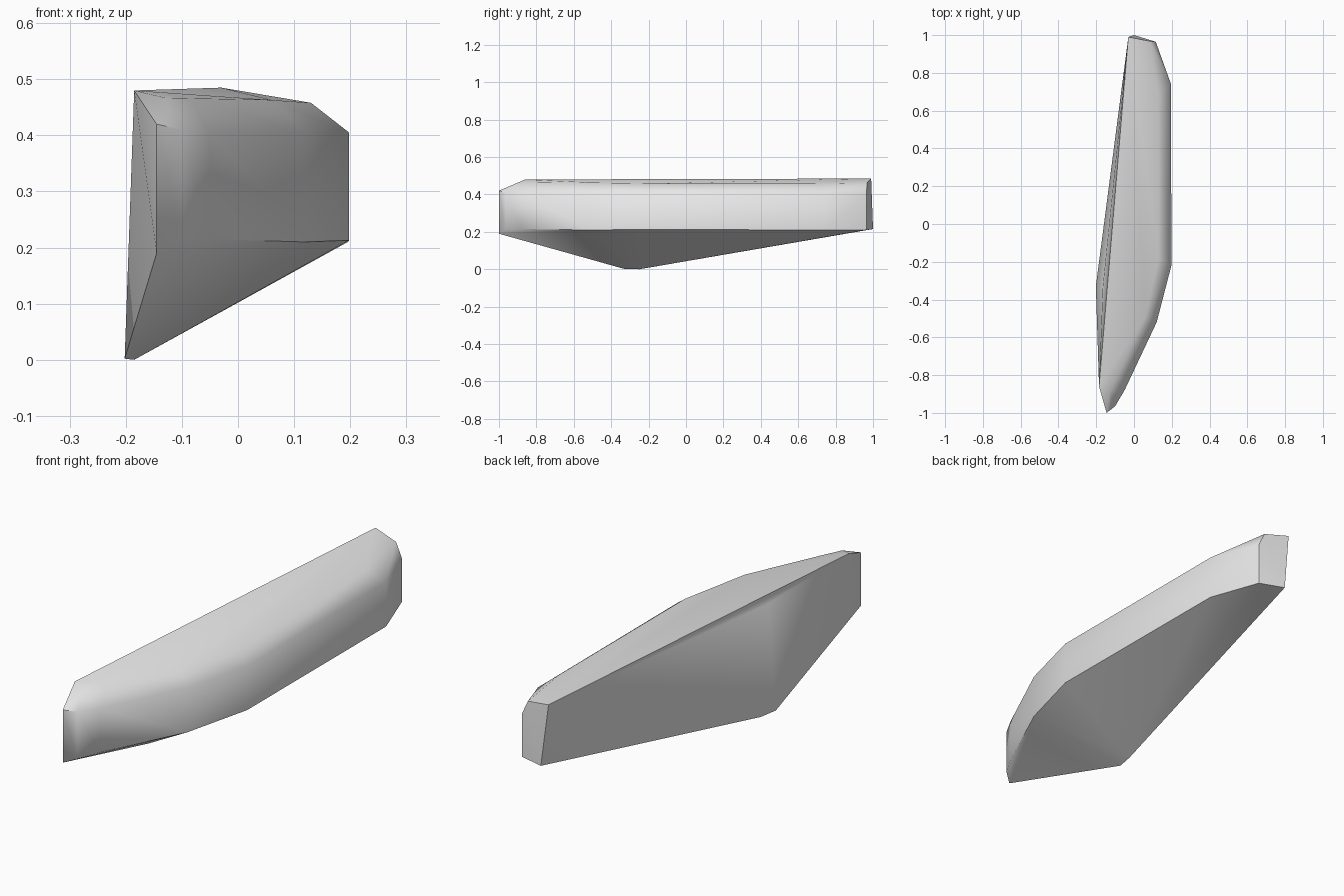
import bpy
import bmesh

cube = bpy.data.objects.get("Cube")
if cube:
    bpy.data.objects.remove(cube, do_unlink=True)

# One plain grey stone colour
grey = bpy.data.materials.new("stone grey")
grey.use_nodes = True
grey.diffuse_color = (0.8, 0.8, 0.8, 1)
grey.node_tree.nodes["Principled BSDF"].inputs["Base Color"].default_value = grey.diffuse_color

# Outer wall in plan, nose to tail: x, y, lower z, upper z
wall = [
    (-0.145, -1.0, 0.19, 0.42),
    (-0.10, -0.965, 0.215, 0.41),
    (-0.05, -0.88, 0.215, 0.405),
    (0.12, -0.52, 0.21, 0.405),
    (0.198, -0.22, 0.213, 0.405),
    (0.196, 0.74, 0.21, 0.405),
    (0.115, 0.965, 0.21, 0.40),
]
points = [(x, y, z) for x, y, low, high in wall for z in (low, high)]

# Shoulder where the wall rolls over to the top
points += [
    (-0.13, -0.89, 0.467), (-0.085, -0.80, 0.466), (0.06, -0.49, 0.463),
    (0.13, -0.18, 0.458), (0.13, 0.69, 0.458), (0.085, 0.968, 0.462),
]

# Broken back face: top corners, crest, tail corner and keel
points += [
    (-0.185, -0.86, 0.48), (-0.03, 0.99, 0.485), (-0.165, -0.33, 0.457),
    (0.0, 1.0, 0.215), (-0.202, -0.33, 0.002), (-0.185, -0.25, 0.0),
]

# Wrap the corners in a closed skin
bm = bmesh.new()
for p in points:
    bm.verts.new(p)
hull = bmesh.ops.convex_hull(bm, input=bm.verts)
loose = [v for v in bm.verts if not v.link_faces]
bmesh.ops.delete(bm, geom=loose, context="VERTS")
bmesh.ops.recalc_face_normals(bm, faces=bm.faces)

mesh = bpy.data.meshes.new("stone_shard")
bm.to_mesh(mesh)
bm.free()
mesh.materials.append(grey)
shard = bpy.data.objects.new("stone_shard", mesh)
bpy.context.collection.objects.link(shard)

# Rounded shoulder, crisp broken edges
bpy.ops.object.select_all(action="DESELECT")
shard.select_set(True)
bpy.context.view_layer.objects.active = shard
bpy.ops.object.shade_smooth_by_angle(angle=0.87)
